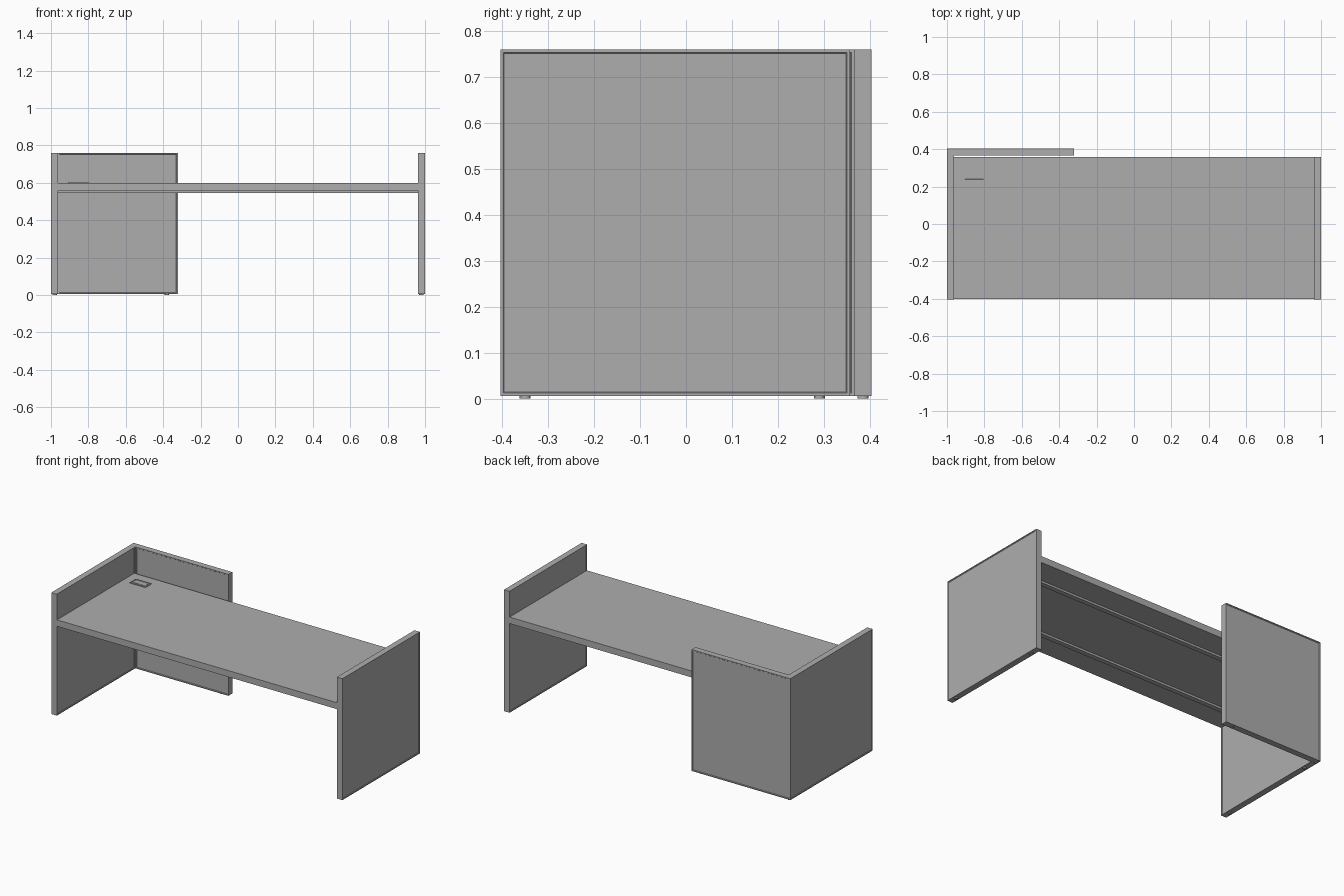
import bpy, bmesh
from mathutils import Vector

cube = bpy.data.objects.get("Cube")
if cube:
    bpy.data.objects.remove(cube, do_unlink=True)


def material(name, value):
    m = bpy.data.materials.new(name)
    m.use_nodes = True
    col = (value, value, value, 1)
    m.diffuse_color = col
    m.node_tree.nodes["Principled BSDF"].inputs["Base Color"].default_value = col
    return m


GREY = material("plain grey", 0.42)


def finish(name, bm):
    bmesh.ops.recalc_face_normals(bm, faces=bm.faces)
    mesh = bpy.data.meshes.new(name)
    bm.to_mesh(mesh)
    bm.free()
    mesh.materials.append(GREY)
    obj = bpy.data.objects.new(name, mesh)
    bpy.context.collection.objects.link(obj)
    return obj


def box_mesh(lo, hi):
    bm = bmesh.new()
    bmesh.ops.create_cube(bm, size=1)
    lo, hi = Vector(lo), Vector(hi)
    for v in bm.verts:
        v.co = (lo + hi) / 2 + v.co * (hi - lo)
    return bm


def box(name, lo, hi):
    return finish(name, box_mesh(lo, hi))


def framed_panel(name, lo, hi, axis, miter=None):
    """Panel with a narrow raised rim around both large faces."""
    bm = box_mesh(lo, hi)
    if miter:
        miter(bm)
    bm.normal_update()
    sides = [f for f in bm.faces if abs(f.normal[axis]) > 0.9]
    bmesh.ops.inset_individual(bm, faces=sides, thickness=0.009)
    bmesh.ops.inset_individual(bm, faces=sides, thickness=0.003, depth=-0.003)
    return finish(name, bm)


T = 0.038                       # panel thickness
BOTTOM, TOP = 0.006, 0.76
FRONT, BACK, END = -0.404, 0.404, 0.357


def miter_side(bm):
    for v in bm.verts:
        if v.co.x > -0.99 and v.co.y > 0:
            v.co.y = BACK - T


def miter_back(bm):
    for v in bm.verts:
        if v.co.y < BACK - 0.01 and v.co.x < -0.9:
            v.co.x = -1 + T


# Upright panels, mitred where the right side meets the privacy screen
framed_panel("left_side_panel", (1 - T, FRONT, BOTTOM), (1, END, TOP), 0)
framed_panel("right_side_panel", (-1, FRONT, BOTTOM), (-1 + T, BACK, TOP), 0, miter_side)
framed_panel("back_screen", (-1, BACK - T, BOTTOM), (-0.322, BACK, TOP), 1, miter_back)

# Worktop and the two support rails below it
box("worktop", (-1 + T, -0.402, 0.56), (1 - T, END, 0.6))
for label, y in (("front", -0.24), ("back", 0.19)):
    box(label + "_rail", (-1 + T, y - 0.015, 0.547), (1 - T, y + 0.015, 0.562))

# Cable flap: thin rim with a lower lid and an opening slot
bm = box_mesh((-0.908, 0.234, 0.598), (-0.8, 0.294, 0.604))
bm.normal_update()
lid = [f for f in bm.faces if f.normal.z > 0.9]
bmesh.ops.inset_individual(bm, faces=lid, thickness=0.006)
bmesh.ops.inset_individual(bm, faces=lid, thickness=0.002, depth=-0.003)
finish("cable_flap_rim", bm)
box("cable_flap_lid", (-0.896, 0.248, 0.6), (-0.812, 0.282, 0.603))

# Round levelling feet
feet = [(0.981, -0.35), (0.981, 0.29), (-0.981, -0.35),
        (-0.981, 0.29), (-0.981, 0.385), (-0.38, 0.385)]
for i, (x, y) in enumerate(feet):
    bpy.ops.mesh.primitive_cylinder_add(vertices=24, radius=0.012, depth=0.01,
                                        location=(x, y, 0.005))
    foot = bpy.context.object
    foot.name = f"foot_{i + 1}"
    foot.data.materials.append(GREY)
    bpy.ops.object.shade_smooth_by_angle()
